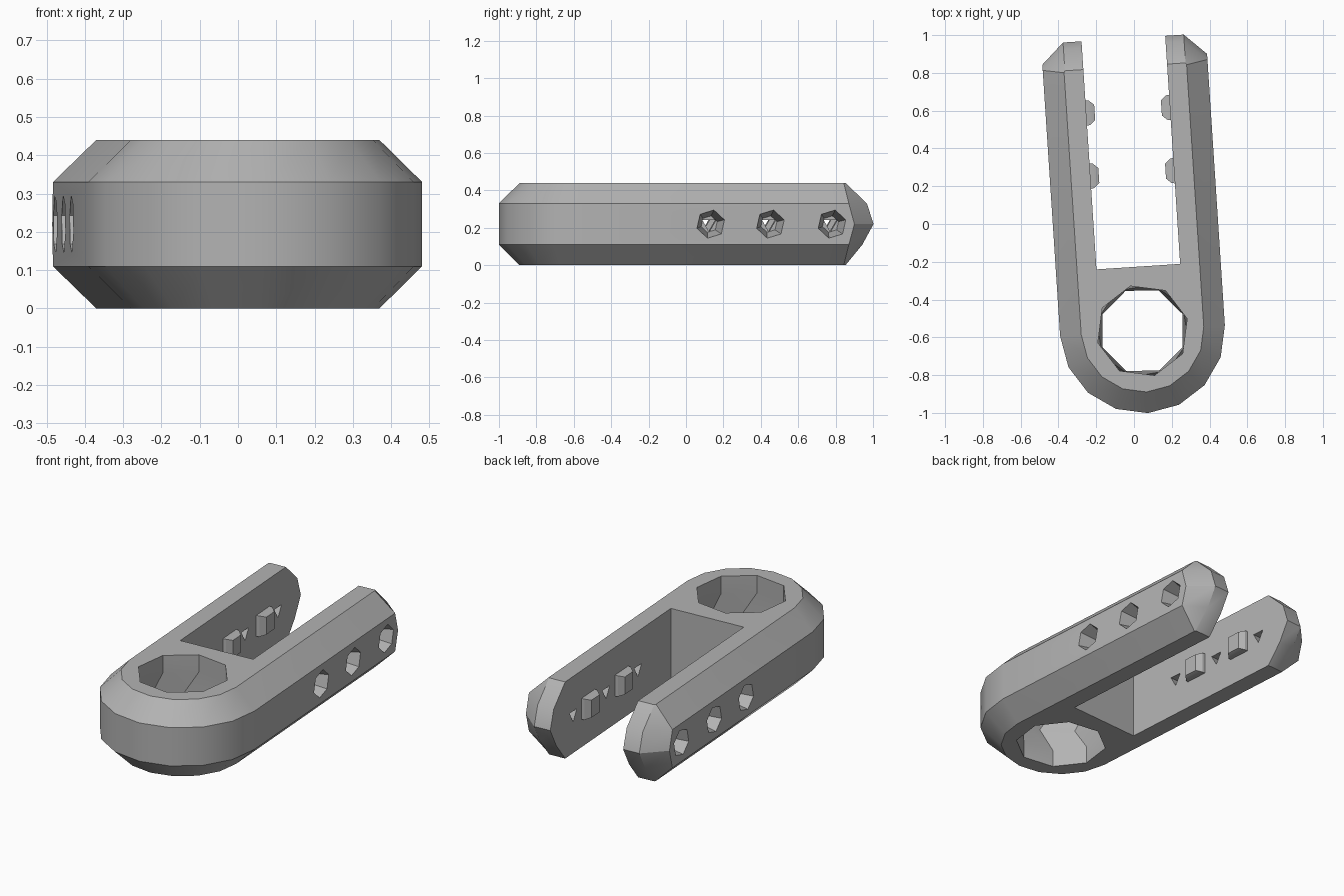
import bpy, bmesh, math
from mathutils import Matrix, Vector

default = bpy.data.objects.get("Cube")
if default:
    bpy.data.objects.remove(default, do_unlink=True)

GREY = (0.45, 0.45, 0.45, 1.0)
mat = bpy.data.materials.new("mid grey")
mat.use_nodes = True
mat.diffuse_color = GREY
bsdf = next(n for n in mat.node_tree.nodes if n.type == 'BSDF_PRINCIPLED')
bsdf.inputs["Base Color"].default_value = GREY
bsdf.inputs["Roughness"].default_value = 0.6

# The fork lies slightly turned, with its ring centre as local origin
FRAME = Matrix.Translation((0.045, -0.565, 0)) @ Matrix.Rotation(math.radians(3.75), 4, 'Z')
MID = 0.22


def loft(name, rings):
    """Closed solid skinned through rings of equal point count."""
    bm = bmesh.new()
    loops = [[bm.verts.new(FRAME @ Vector(p)) for p in ring] for ring in rings]
    n = len(loops[0])
    for a, b in zip(loops, loops[1:]):
        for i in range(n):
            j = (i + 1) % n
            bm.faces.new((a[i], a[j], b[j], b[i]))
    bm.faces.new(loops[0][::-1])
    bm.faces.new(loops[-1])
    bmesh.ops.recalc_face_normals(bm, faces=bm.faces)
    mesh = bpy.data.meshes.new(name)
    bm.to_mesh(mesh)
    bm.free()
    obj = bpy.data.objects.new(name, mesh)
    bpy.context.collection.objects.link(obj)
    mesh.materials.append(mat)
    return obj


def body_ring(z, w, shoulder, tip):
    """Round front end, straight sides, chamfered back corners."""
    arc = [(-w * math.cos(math.pi * i / 8), -w * math.sin(math.pi * i / 8), z) for i in range(9)]
    return arc + [(w, shoulder, z), (0.32, tip, z), (-0.32, tip, z), (-w, shoulder, z)]


def z_ring(r, z, sides, turn):
    return [(r * math.cos(math.tau * i / sides + turn), r * math.sin(math.tau * i / sides + turn), z)
            for i in range(sides)]


def x_ring(x, v, r, sides, turn):
    return [(x, v + r * math.cos(math.tau * i / sides + turn), MID + r * math.sin(math.tau * i / sides + turn))
            for i in range(sides)]


def x_rect(x, v, half_len, half_height):
    return [(x, v + a * half_len, MID + b * half_height) for a, b in ((-1, -1), (1, -1), (1, 1), (-1, 1))]


def cut(target, cutter):
    cutter.hide_render = True
    mod = target.modifiers.new("cut", 'BOOLEAN')
    mod.operation = 'DIFFERENCE'
    mod.solver = 'EXACT'
    mod.object = cutter
    bpy.context.view_layer.objects.active = target
    bpy.ops.object.modifier_apply(modifier=mod.name)
    bpy.data.objects.remove(cutter, do_unlink=True)


# Chamfered body
body = loft("fork_body", [
    body_ring(0.0, 0.325, 1.39, 1.40),
    body_ring(0.11, 0.437, 1.41, 1.49),
    body_ring(MID, 0.437, 1.44, 1.55),
    body_ring(0.33, 0.437, 1.41, 1.515),
    body_ring(0.44, 0.325, 1.39, 1.40)])

# Slot between the arms
cut(body, loft("slot_cutter", [[(x, y, z) for x, y in ((-0.222, 0.34), (0.222, 0.34), (0.222, 2), (-0.222, 2))]
                               for z in (-0.1, 0.6)]))

# Faceted eye through the round end
cut(body, loft("eye_cutter", [z_ring(0.245, -0.05, 8, 0.2), z_ring(0.245, 0.1, 8, 0.2),
                              z_ring(0.25, MID, 8, 0.5), z_ring(0.245, 0.34, 8, 0.2),
                              z_ring(0.245, 0.5, 8, 0.2)]))

# Bolt holes: wide six-sided mouth outside, small three-sided bore inside
for side in (-1, 1):
    for v in (0.67, 0.99, 1.32):
        cut(body, loft("mouth_cutter", [x_ring(side * 0.46, v, 0.083, 6, 0.3),
                                        x_ring(side * 0.31, v, 0.045, 6, 0.3)]))
        cut(body, loft("bore_cutter", [x_ring(side * 0.36, v, 0.042, 3, math.pi / 6),
                                       x_ring(side * 0.18, v, 0.042, 3, math.pi / 6)]))

# Grip lugs on the inner faces
parts = [body]
for side, label in ((-1, "right"), (1, "left")):
    for v, place in ((0.835, "front"), (1.17, "back")):
        parts.append(loft(f"{label}_{place}_lug", [x_rect(side * 0.24, v, 0.07, 0.06),
                                                   x_rect(side * 0.205, v, 0.065, 0.06),
                                                   x_rect(side * 0.177, v, 0.04, 0.05)]))

# Smooth shading with crisp edges
bpy.ops.object.select_all(action='DESELECT')
for obj in parts:
    obj.select_set(True)
bpy.context.view_layer.objects.active = body
bpy.ops.object.shade_smooth_by_angle(angle=math.radians(30))
